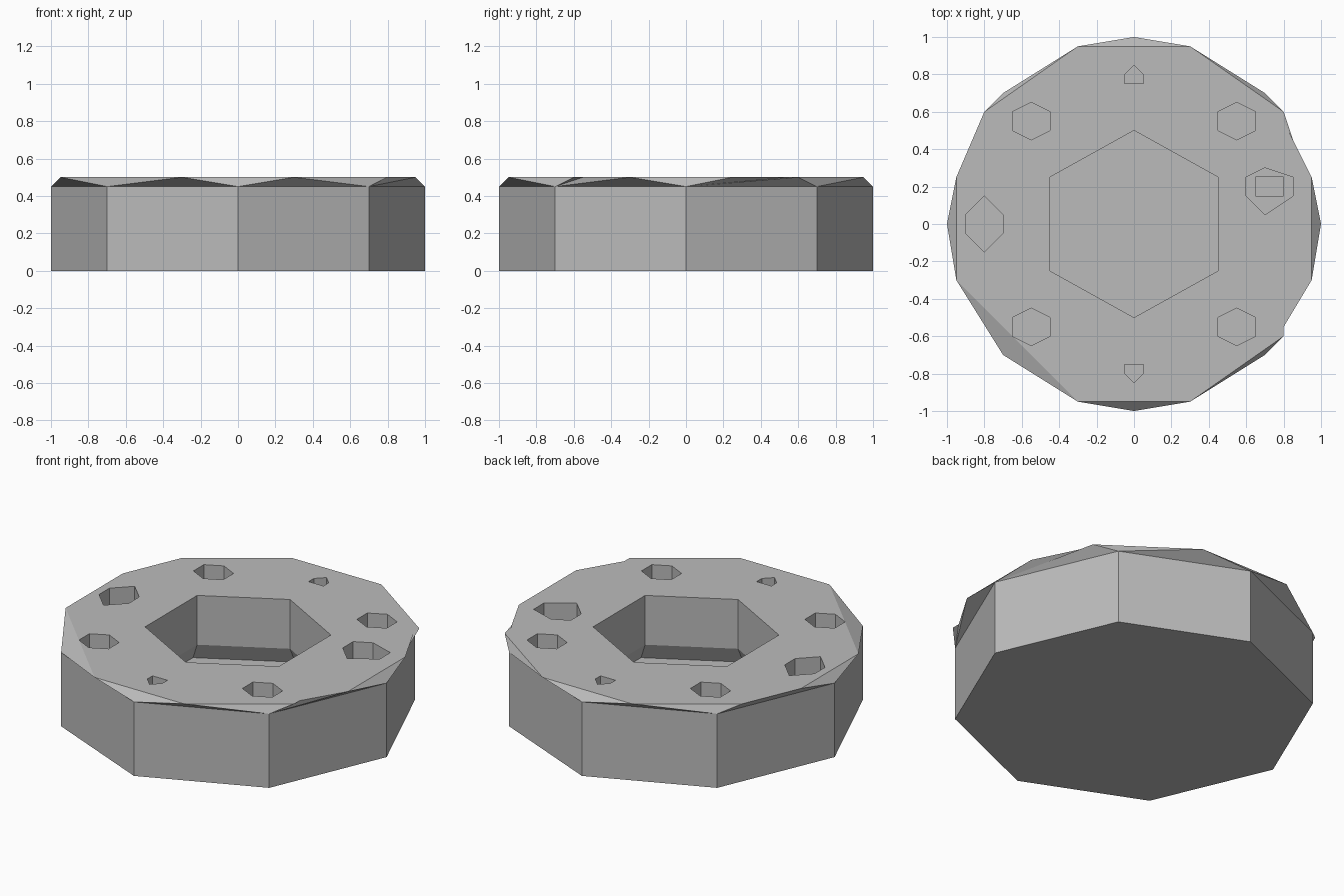
import bpy, bmesh

cube = bpy.data.objects.get("Cube")
if cube:
    bpy.data.objects.remove(cube, do_unlink=True)

BASE_TOP, TOP = 0.45, 0.5

grey = bpy.data.materials.new("plain_grey")
grey.use_nodes = True
grey.diffuse_color = (0.5, 0.5, 0.5, 1)
grey.node_tree.nodes["Principled BSDF"].inputs["Base Color"].default_value = (0.5, 0.5, 0.5, 1)


def make_object(name, bm):
    bmesh.ops.recalc_face_normals(bm, faces=bm.faces)
    mesh = bpy.data.meshes.new(name)
    bm.to_mesh(mesh)
    bm.free()
    mesh.materials.append(grey)
    obj = bpy.data.objects.new(name, mesh)
    bpy.context.collection.objects.link(obj)
    return obj


def ring(bm, points, z):
    return [bm.verts.new((x, y, z)) for x, y in points]


def bridge(bm, low, high):
    n = len(low)
    for i in range(n):
        j = (i + 1) % n
        bm.faces.new((low[i], low[j], high[j], high[i]))


# Octagonal body; each side carries its own points of the irregular top plate
octagon = [(1, 0), (.7, .7), (0, 1), (-.7, .7), (-1, 0), (-.7, -.7), (0, -1), (.7, -.7)]
rim_per_side = [
    [(.95, .25), (.8, .55), (.8, .6)], [(.3, .95)], [(-.3, .95)], [(-.8, .6), (-.95, .25)],
    [(-.95, -.3)], [(-.3, -.95)], [(.3, -.95)], [(.8, -.6), (.8, -.55), (.95, -.3)],
]
bm = bmesh.new()
bottom = ring(bm, octagon, 0)
shoulder = ring(bm, octagon, BASE_TOP)
bm.faces.new(bottom[::-1])
bridge(bm, bottom, shoulder)
rims = [ring(bm, points, TOP) for points in rim_per_side]
for i, rim in enumerate(rims):
    a, b = shoulder[i], shoulder[(i + 1) % len(shoulder)]
    bm.faces.new((a, b, rim[-1]))
    for p, q in zip(rim, rim[1:]):
        bm.faces.new((a, q, p))
    bm.faces.new((a, rim[0], rims[i - 1][-1]))
bm.faces.new([v for rim in rims for v in rim])
body = make_object("pocketed_disc", bm)


def cut(name, *levels):
    """Cut a pocket lofted through (points, z) levels from bottom to top."""
    bm = bmesh.new()
    rings = [ring(bm, points, z) for points, z in levels]
    bm.faces.new(rings[0][::-1])
    bm.faces.new(rings[-1])
    for low, high in zip(rings, rings[1:]):
        bridge(bm, low, high)
    cutter = make_object(name, bm)
    cutter.hide_render = True
    mod = body.modifiers.new(name, 'BOOLEAN')
    mod.operation = 'DIFFERENCE'
    mod.solver = 'EXACT'
    mod.object = cutter
    bpy.context.view_layer.objects.active = body
    bpy.ops.object.modifier_apply(modifier=name)
    bpy.data.objects.remove(cutter, do_unlink=True)


def hexagon(cx, cy, half_width, tip, flat):
    return [(cx, cy + tip), (cx - half_width, cy + flat), (cx - half_width, cy - flat),
            (cx, cy - tip), (cx + half_width, cy - flat), (cx + half_width, cy + flat)]


# Large central pocket with a flared foot
centre = hexagon(0, 0, .45, .5, .25)
flared = [(x * 1.1, y * 1.1) for x, y in centre]
cut("centre_pocket", (flared, .1), (centre, .2), (centre, .6))

# Four corner pockets
for sx in (-1, 1):
    for sy in (-1, 1):
        cut("corner_pocket", (hexagon(.55 * sx, .55 * sy, .1, .1, .05), .3),
            (hexagon(.55 * sx, .55 * sy, .1, .1, .05), .6))

# Right-hand pocket
side = hexagon(-.8, 0, .1, .15, .05)
cut("right_pocket", (side, .3), (side, .6))

# Left-hand pocket with a rectangular recess in its floor
offset_hex = [(.7, .3), (.6, .25), (.6, .15), (.7, .05), (.85, .15), (.85, .25)]
recess = [(.65, .15), (.8, .15), (.8, .25), (.65, .25)]
cut("left_pocket", (offset_hex, .3), (offset_hex, .6))
cut("left_recess", (recess, .2), (recess, .4))

# Small arrow-shaped pockets at front and back
for s in (-1, 1):
    arrow = [(-.05, .75 * s), (.05, .75 * s), (.05, .8 * s), (0, .85 * s), (-.05, .8 * s)]
    cut("arrow_pocket", (arrow, .3), (arrow, .6))
